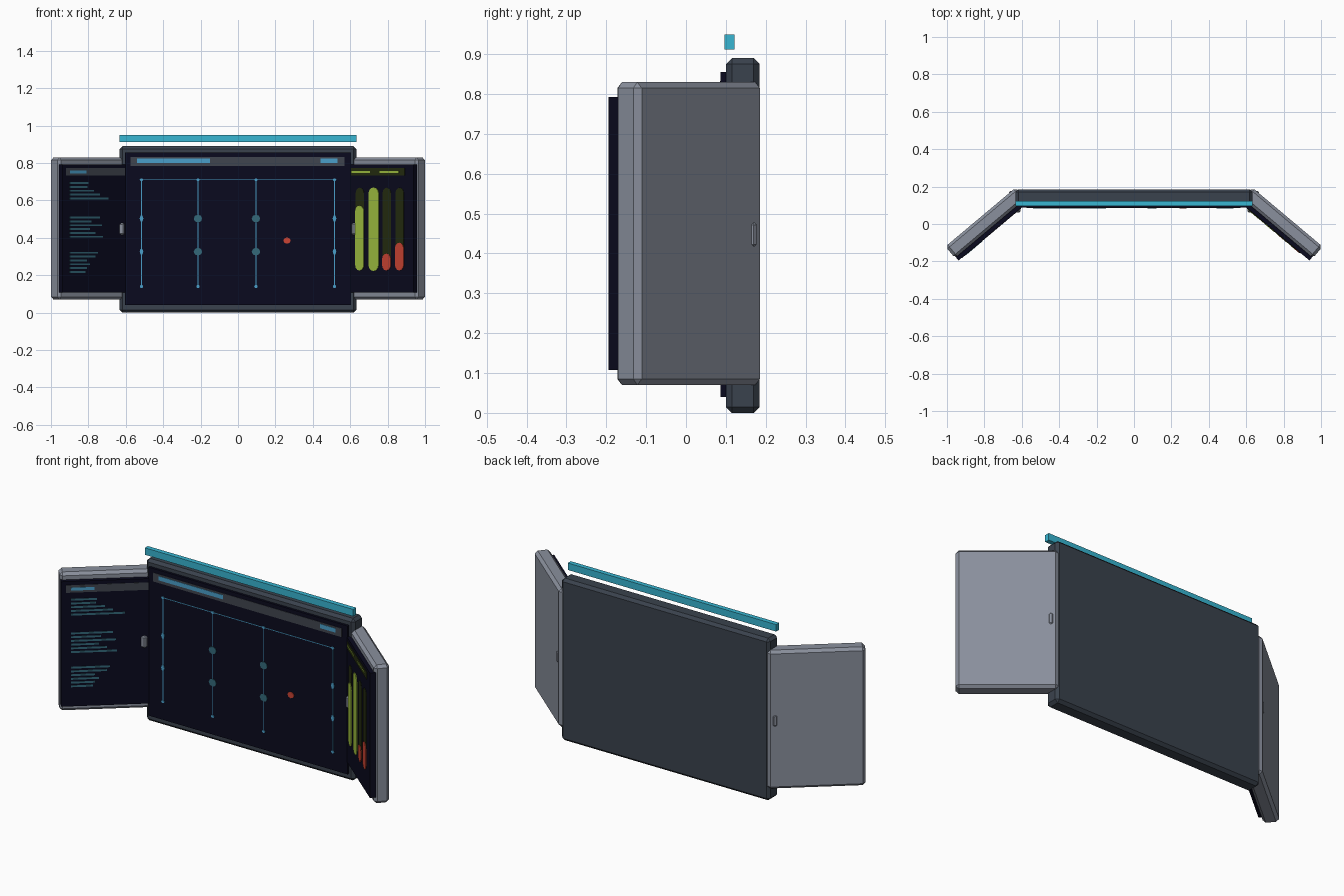
import bpy, bmesh, math
from mathutils import Vector

if "Cube" in bpy.data.objects:
    bpy.data.objects.remove(bpy.data.objects["Cube"])


def material(name, hexcol):
    def lin(c):
        c /= 255
        return c / 12.92 if c <= 0.04045 else ((c + 0.055) / 1.055) ** 2.4
    m = bpy.data.materials.new(name)
    m.diffuse_color = (*[lin((hexcol >> s) & 255) for s in (16, 8, 0)], 1)
    m.use_nodes = True
    m.node_tree.nodes["Principled BSDF"].inputs["Base Color"].default_value = m.diffuse_color
    return m


SLATE = material("dark slate", 0x3A424D)
GREY = material("wing grey", 0x8A909D)
SCREEN = material("screen navy", 0x0A0A1E)
HEADER = material("header grey", 0x40454E)
CYAN = material("cyan", 0x38B6D2)
BLUE = material("light blue", 0x4A9FCA)
TEAL = material("dim teal", 0x33697A)
LIME = material("lime", 0xA0C040)
OLIVE = material("dark olive", 0x252D10)
RED = material("alert red", 0xCC4433)


# Panel frames: (u, z, t) -> world, t grows outwards from the panel
def main_frame(u, z, t):
    return Vector((u, 0.185 - t, z))


A = math.radians(40)


def wing_frame(side):
    def f(u, z, t):
        x = 0.632 + math.cos(A) * u - math.sin(A) * t
        y = 0.195 - math.sin(A) * u - math.cos(A) * t
        return Vector((side * x, y, z))
    return f


def rect(u0, u1, z0, z1):
    return [(u0, z0), (u1, z0), (u1, z1), (u0, z1)]


def ngon(u, z, ru, rz, n):
    return [(u + ru * math.cos(2 * math.pi * i / n), z + rz * math.sin(2 * math.pi * i / n)) for i in range(n)]


def pill(u, w, z0, z1):
    r, n = w / 2, 6
    top = [(u + r * math.cos(math.pi * i / n), z1 - r + r * math.sin(math.pi * i / n)) for i in range(n + 1)]
    return top + [(2 * u - a, z0 + z1 - b) for a, b in top]


def build(name, frame, polys, t0, t1, mat, bevel=0):
    """Extrude 2D outlines from depth t0 to t1 on a panel frame."""
    bm = bmesh.new()
    for poly in polys:
        lo = [bm.verts.new(frame(u, z, t0)) for u, z in poly]
        hi = [bm.verts.new(frame(u, z, t1)) for u, z in poly]
        bm.faces.new(lo)
        bm.faces.new(hi)
        n = len(poly)
        for i in range(n):
            bm.faces.new((lo[i], lo[(i + 1) % n], hi[(i + 1) % n], hi[i]))
    bmesh.ops.recalc_face_normals(bm, faces=bm.faces)
    me = bpy.data.meshes.new(name)
    bm.to_mesh(me)
    bm.free()
    me.materials.append(mat)
    ob = bpy.data.objects.new(name, me)
    bpy.context.collection.objects.link(ob)
    if bevel:
        b = ob.modifiers.new("chamfer", "BEVEL")
        b.width = bevel
        b.segments = 1
    return ob


# Main display
M = main_frame
build("main_frame", M, [rect(-0.633, 0.633, 0, 0.89)], 0, 0.085, SLATE, 0.015)
build("main_screen", M, [rect(-0.605, 0.605, 0.04, 0.855)], 0.08, 0.098, SCREEN)
build("top_light_bar", M, [rect(-0.633, 0.633, 0.912, 0.95)], 0.063, 0.089, CYAN)
build("main_header", M, [rect(-0.575, 0.57, 0.785, 0.833)], 0.097, 0.100, HEADER)
build("header_labels", M, [rect(-0.54, -0.15, 0.801, 0.824), rect(0.44, 0.533, 0.801, 0.824)],
      0.099, 0.102, BLUE)

# Map grid with nodes and alert marker
cols, rows = [-0.516, -0.214, 0.096, 0.516], [0.711, 0.503, 0.326, 0.14]
lines = [rect(c - 0.002, c + 0.002, rows[-1], rows[0]) for c in cols]
lines.append(rect(cols[0], cols[-1], rows[0] - 0.002, rows[0] + 0.002))
build("map_grid_lines", M, lines, 0.097, 0.0995, BLUE)
inner, edge = [], []
for i, c in enumerate(cols):
    for j, r in enumerate(rows):
        if i in (1, 2) and j in (1, 2):
            inner.append(ngon(c, r, 0.023, 0.021, 8))
        else:
            edge.append(ngon(c, r, 0.010, 0.018 if j in (1, 2) else 0.008, 6))
build("map_inner_nodes", M, inner, 0.097, 0.101, TEAL)
build("map_edge_nodes", M, edge, 0.097, 0.101, BLUE)
build("alert_marker", M, [ngon(0.262, 0.385, 0.02, 0.017, 8)], 0.097, 0.102, RED)

# Side wings, mirrored, with hinge blocks
for side, label in ((-1, "left"), (1, "right")):
    W = wing_frame(side)
    build(label + "_wing_body", W, [rect(0, 0.491, 0.07, 0.83)], 0, 0.08, GREY, 0.015)
    build(label + "_wing_screen", W, [rect(0.01, 0.485, 0.107, 0.793)], 0.07, 0.102, SCREEN)
    hinge = [rect(*sorted((side * 0.607, side * 0.668)), 0.415, 0.48)]
    build(label + "_hinge", M, hinge, 0.008, 0.124, GREY, 0.008)

# Left wing: header and text rows
L = wing_frame(-1)
build("left_header", L, [rect(0.05, 0.462, 0.732, 0.773)], 0.101, 0.104, HEADER)
build("left_header_label", L, [rect(0.32, 0.436, 0.744, 0.760)], 0.103, 0.106, BLUE)
groups = [(0.693, (0.13, 0.125, 0.17, 0.21, 0.27)),
          (0.508, (0.21, 0.15, 0.225, 0.14, 0.18, 0.23)),
          (0.320, (0.195, 0.18, 0.12, 0.14, 0.12, 0.11))]
rows_text = []
for top, lengths in groups:
    for i, w in enumerate(lengths):
        z = top - i * 0.0205
        rows_text.append(rect(0.436 - w, 0.436, z - 0.005, z + 0.005))
build("left_text_rows", L, rows_text, 0.101, 0.104, TEAL)

# Right wing: header and level gauges
R = wing_frame(1)
build("right_header", R, [rect(0.05, 0.425, 0.732, 0.773)], 0.101, 0.104, OLIVE)
build("right_header_labels", R, [rect(0.055, 0.185, 0.748, 0.757), rect(0.25, 0.385, 0.748, 0.757)],
      0.103, 0.106, LIME)
us = [0.112, 0.210, 0.300, 0.390]
build("gauge_tracks", R, [pill(u, 0.058, 0.225, 0.668) for u in us], 0.101, 0.104, OLIVE)
build("gauge_fills_lime", R, [pill(us[0], 0.06, 0.225, 0.572), pill(us[1], 0.072, 0.222, 0.67)],
      0.103, 0.107, LIME)
build("gauge_fills_red", R, [pill(us[2], 0.06, 0.225, 0.316), pill(us[3], 0.06, 0.225, 0.374)],
      0.103, 0.107, RED)
